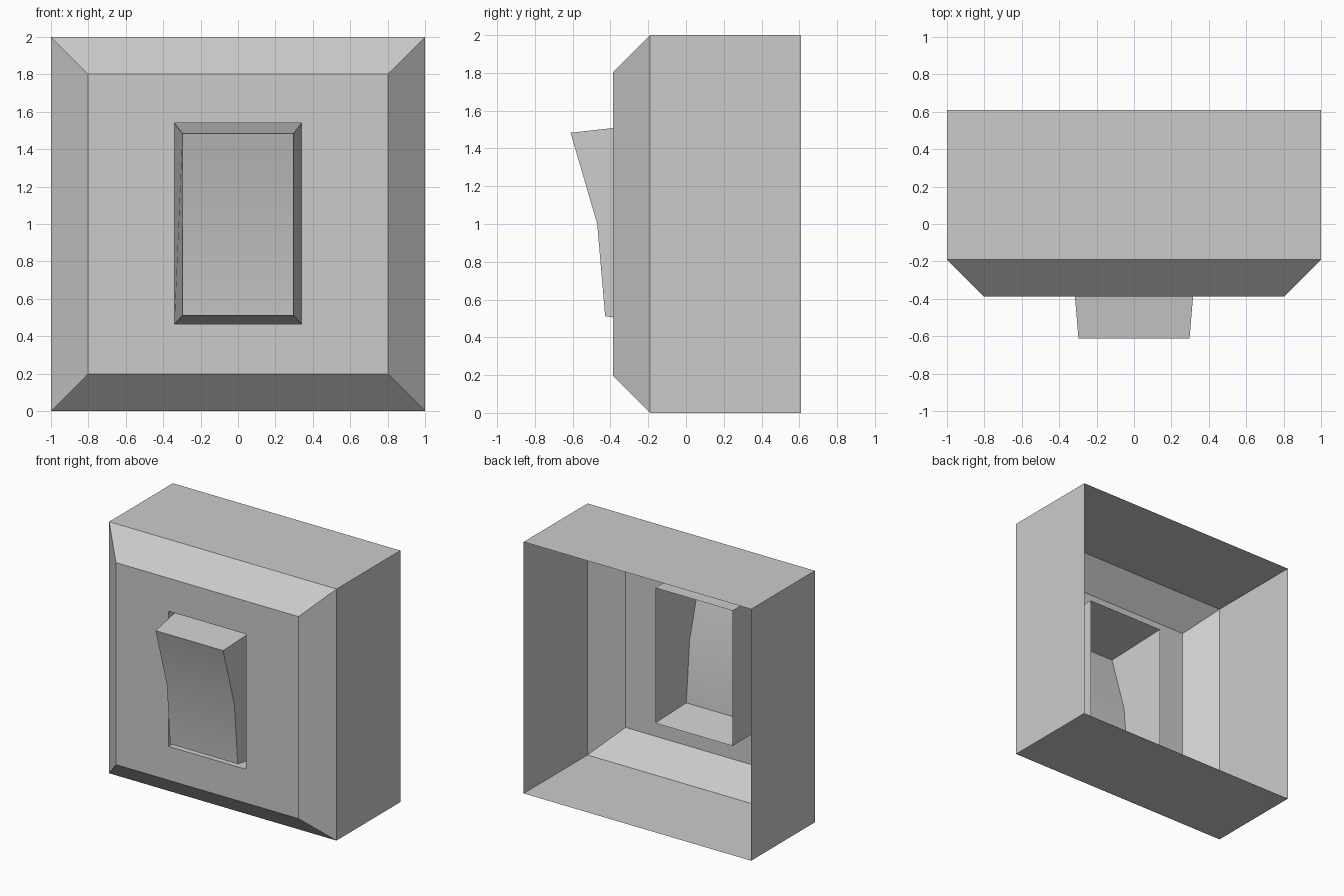
import bpy, bmesh
from math import radians

if "Cube" in bpy.data.objects:
    bpy.data.objects.remove(bpy.data.objects["Cube"])


def ring(bm, hx, z0, z1, y):
    """Rectangular loop facing the front at depth y."""
    return [bm.verts.new(p) for p in
            ((-hx, y, z0), (hx, y, z0), (hx, y, z1), (-hx, y, z1))]


def finish(bm, name):
    mesh = bpy.data.meshes.new(name)
    bm.to_mesh(mesh)
    bm.free()
    obj = bpy.data.objects.new(name, mesh)
    bpy.context.collection.objects.link(obj)
    return obj


# Wall box: open back, chamfered front, sleeve running back into the hole
HOLE = (0.34, 0.465, 1.54)
BASE_Y = -0.10
bm = bmesh.new()
loops = [ring(bm, *r) for r in (
    (1.0, 0.0, 2.0, 0.61),
    (1.0, 0.0, 2.0, -0.19),
    (0.803, 0.197, 1.803, -0.387),
    (*HOLE, -0.387),
    (*HOLE, BASE_Y))]
for a, b in zip(loops, loops[1:]):
    for i in range(4):
        j = (i + 1) % 4
        bm.faces.new((a[i], a[j], b[j], b[i]))
finish(bm, "switch_housing")

# Rocker: tapered open-backed shell with a gently kinked front
bm = bmesh.new()
base = ring(bm, *HOLE, BASE_Y)
profile = [(-0.428, 0.512), (-0.47, 1.0), (-0.611, 1.483)]
left, right = ([bm.verts.new((s * 0.297, y, z)) for y, z in profile]
               for s in (-1, 1))
for k in range(2):
    bm.faces.new((left[k], right[k], right[k + 1], left[k + 1]))
bm.faces.new((base[0], base[1], right[0], left[0]))
bm.faces.new((left[2], right[2], base[2], base[3]))
bm.faces.new((base[1], base[2], *reversed(right)))
bm.faces.new((base[3], base[0], *left))
rocker = finish(bm, "rocker_switch")

# Soft shading across the rocker front only
bpy.context.view_layer.objects.active = rocker
rocker.select_set(True)
bpy.ops.object.shade_smooth_by_angle(angle=radians(30))
